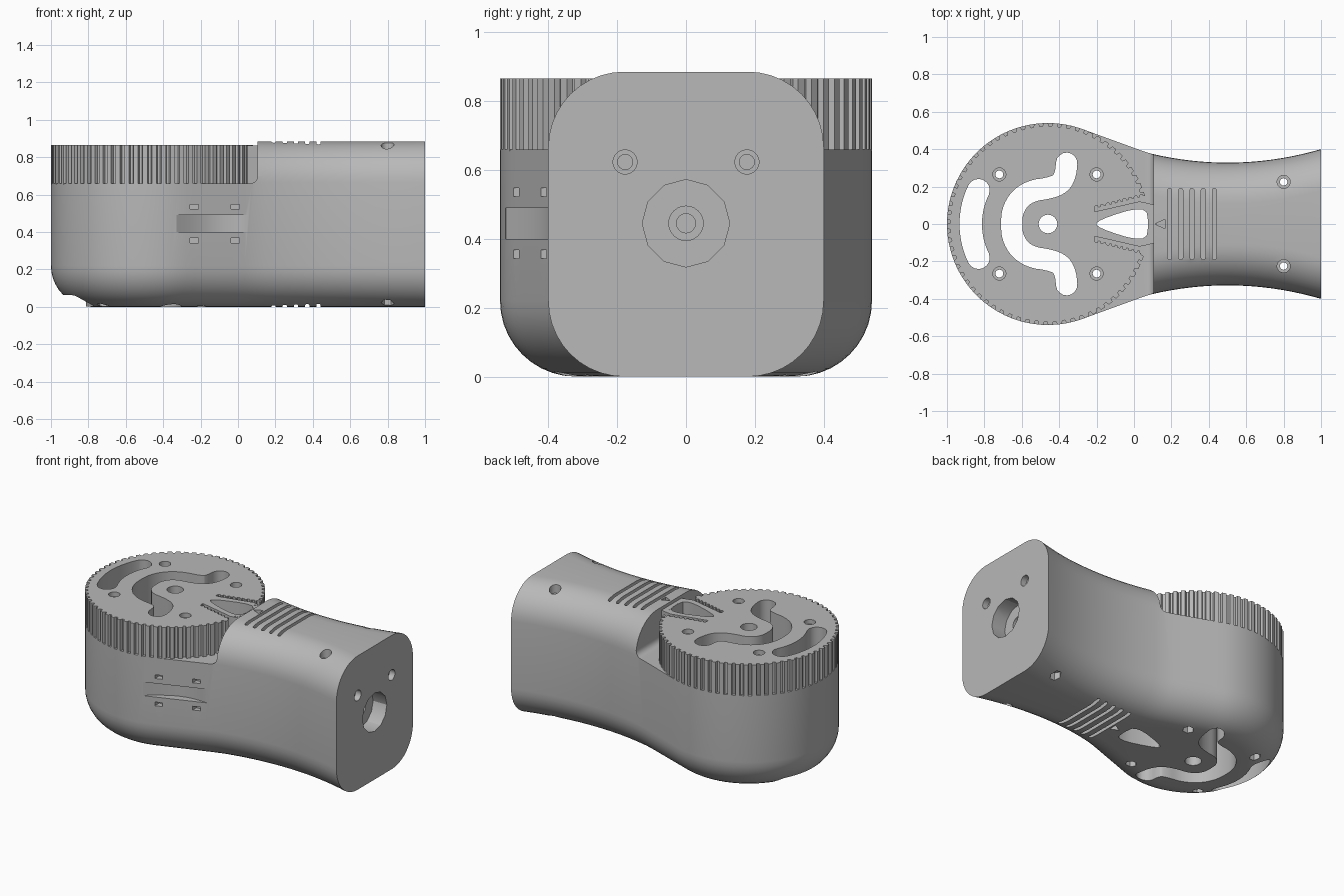
import bpy, bmesh
from math import sin, cos, pi, radians
from mathutils import Vector

if "Cube" in bpy.data.objects:
    bpy.data.objects.remove(bpy.data.objects["Cube"])

grey = bpy.data.materials.new("plain grey")
grey.use_nodes = True
grey.diffuse_color = (0.48, 0.48, 0.48, 1)
grey.node_tree.nodes["Principled BSDF"].inputs["Base Color"].default_value = grey.diffuse_color

HEIGHT, FLOOR, DISC_TOP = 0.885, 0.66, 0.865
HUB, R, ROUND = -0.46, 0.54, 0.22
SIDES = (-1, 1)


def loft(name, rings):
    """Join equal rings of points and cap both ends."""
    bm = bmesh.new()
    rows = [[bm.verts.new(p) for p in ring] for ring in rings]
    n = len(rows[0])
    for a, b in zip(rows, rows[1:]):
        for i in range(n):
            j = (i + 1) % n
            bm.faces.new((a[i], a[j], b[j], b[i]))
    bm.faces.new(rows[0][::-1])
    bm.faces.new(rows[-1])
    bmesh.ops.recalc_face_normals(bm, faces=bm.faces)
    mesh = bpy.data.meshes.new(name)
    bm.to_mesh(mesh)
    bm.free()
    mesh.materials.append(grey)
    ob = bpy.data.objects.new(name, mesh)
    bpy.context.collection.objects.link(ob)
    return ob


def prism(name, pts, a, b, axis="z"):
    place = {"z": lambda u, v, w: (u, v, w),
             "y": lambda u, v, w: (u, w, v),
             "x": lambda u, v, w: (w, u, v)}[axis]
    return loft(name, [[place(u, v, w) for u, v in pts] for w in (a, b)])


def circle(u, v, r, n=24):
    return [(u + r * cos(2 * pi * i / n), v + r * sin(2 * pi * i / n)) for i in range(n)]


def rect(u, v, w, h):
    return [(u - w / 2, v - h / 2), (u + w / 2, v - h / 2), (u + w / 2, v + h / 2), (u - w / 2, v + h / 2)]


def soften(pts, closed, rounds=2):
    """Corner cutting; open paths keep their ends."""
    pts = [Vector(p) for p in pts]
    for _ in range(rounds):
        out = [] if closed else [pts[0]]
        for p, q in zip(pts, pts[1:] + (pts[:1] if closed else [])):
            out += [p.lerp(q, 0.25), p.lerp(q, 0.75)]
        pts = out if closed else out + [pts[-1]]
    return pts


def stroke(path, half):
    """Outline of a constant-width slot with round ends."""
    path = [Vector(p) for p in path]
    left, right = [], []
    for i, p in enumerate(path):
        t = (path[min(i + 1, len(path) - 1)] - path[max(i - 1, 0)]).normalized()
        n = Vector((-t.y, t.x)) * half
        left.append(p + n)
        right.append(p - n)

    def cap(end, start):
        s = start - end
        t = Vector((s.y, -s.x))
        return [end + s * cos(k * pi / 8) + t * sin(k * pi / 8) for k in range(1, 8)]
    return left + cap(path[-1], left[-1]) + right[::-1] + cap(path[0], right[0])


def carve(ob, cutters):
    for c in cutters:
        m = ob.modifiers.new("cut", "BOOLEAN")
        m.object, m.operation, m.solver = c, "DIFFERENCE", "EXACT"
    graph = bpy.context.evaluated_depsgraph_get()
    graph.update()
    mesh = bpy.data.meshes.new_from_object(ob.evaluated_get(graph))
    ob.modifiers.clear()
    ob.data = mesh


# Body: plan outline of round head and waisted handle, rounded above and below
half = [(Vector((HUB + R * cos(radians(a)), R * sin(radians(a)))),
         Vector((cos(radians(a)), sin(radians(a))))) for a in range(180, 69, -5)]
for i in range(24):
    x = -0.23 + 1.23 * i / 23
    w = 0.407 - 0.364 * x if x < 0.05 else 0.328 + 0.288 * (x - 0.5) ** 2
    k = max(0, 1 - (x + 0.275) / 0.4)
    half.append((Vector((x, w)), Vector((0.34 * k, 1 - 0.06 * k))))


def body_ring(inset, z):
    top = [p - n * inset for p, n in half]
    return [(p.x, p.y, z) for p in top] + [(p.x, -p.y, z) for p in top[:0:-1]]


curve = [(ROUND * (1 - sin(i * pi / 20)), ROUND * (1 - cos(i * pi / 20))) for i in range(11)]
body = loft("body", [body_ring(s, z) for s, z in curve]
            + [body_ring(s, HEIGHT - z) for s, z in curve[::-1]])

# Disc with toothed rim
TEETH = 68
rim = []
for i in range(TEETH):
    for f, r in ((0, R), (0.5, R), (0.6, R - 0.018), (0.9, R - 0.018)):
        a = 2 * pi * (i + f) / TEETH
        rim.append((HUB + r * cos(a), r * sin(a)))
disc = prism("toothed_disc", rim, FLOOR - 0.005, DISC_TOP)

# Slots and holes passing through both disc and body
arc = [(HUB - 0.413 * cos(radians(a)), 0.413 * sin(radians(a))) for a in range(-26, 27, 4)]
bend = [(-0.655, 0), (-0.65, 0.07), (-0.61, 0.14), (-0.54, 0.18), (-0.46, 0.19),
        (-0.39, 0.215), (-0.365, 0.27), (-0.36, 0.325)]
wave = [(x, -y) for x, y in bend[:0:-1]] + bend
window = [(-0.2, -0.02), (0.06, -0.1), (0.08, 0), (0.06, 0.1), (-0.2, 0.02)]
shapes = [stroke(arc, 0.06), stroke(soften(wave, False), 0.057),
          soften(window, True), circle(HUB, 0, 0.05)]
screws = [(x, s * 0.265) for x in (-0.72, -0.2) for s in SIDES]
shapes += [circle(x, y, 0.021, 16) for x, y in screws]
through = [prism("cutter", s, -0.1, 1) for s in shapes]

# Body cutters: disc seat with a filleted corner
seat = [(-1.2, 1), (-1.2, FLOOR)]
seat += [(0.065 + 0.04 * sin(a * pi / 12), FLOOR + 0.04 * (1 - cos(a * pi / 12))) for a in range(7)]
seat += [(0.105, 1)]
body_cut = [prism("cutter", seat, -0.8, 0.8, "y")] + through

# Grip slits and arrow marks above and below
for lo, hi in ((HEIGHT - 0.03, 1), (-0.1, 0.03)):
    for i in range(5):
        x = 0.19 + 0.06 * i
        body_cut.append(prism("cutter", stroke([(x, -0.18), (x, 0), (x, 0.18)], 0.011), lo, hi))
    body_cut.append(prism("cutter", [(0.112, 0), (0.167, -0.026), (0.167, 0.026)], lo, hi))

# Handle screw holes and nut recesses
for s in SIDES:
    y = s * 0.225
    body_cut += [prism("cutter", circle(0.8, y, 0.02, 16), -0.1, 1),
                 prism("cutter", circle(0.8, y, 0.035), 0.82, 1)]
    body_cut += [prism("cutter", circle(s * 0.177, 0.623, 0.035), 0.96, 1.1, "x"),
                 prism("cutter", circle(s * 0.177, 0.623, 0.022, 16), 0.8, 1.1, "x")]
body_cut += [prism("cutter", circle(x, y, 0.035, 6), -0.1, 0.06)
             for x, y in screws + [(0.8, -0.225), (0.8, 0.225)]]

# Mounting recess in the end face
body_cut += [prism("cutter", circle(0, 0.445, 0.127, 12), 0.9, 1.1, "x"),
             prism("cutter", circle(0, 0.445, 0.05), 0.82, 1.1, "x"),
             prism("cutter", circle(0, 0.445, 0.028, 16), 0.7, 1.1, "x")]

# Curved strap pocket and four small sockets on the front flank
pocket = [(-0.33 + 0.038 * i, -0.522 + 0.0132 * i + 0.05 * sin(i * pi / 10)) for i in range(11)]
body_cut.append(prism("cutter", pocket + [(0.05, -0.7), (-0.33, -0.7)], 0.4, 0.49))
for x, y in ((-0.235, -0.455), (-0.015, -0.38)):
    for z in (0.355, 0.535):
        body_cut.append(prism("cutter", rect(x, z, 0.045, 0.025), -0.7, y, "y"))
carve(body, body_cut)

# Disc cutters: screw counterbores and two serrated grooves beside the pointer
disc_cut = through + [prism("cutter", circle(x, y, 0.035), DISC_TOP - 0.03, 1) for x, y in screws]
for s in SIDES:
    edge = [(-0.21, 0.066), (0.03, 0.121), (0.12, 0.1), (0.12, 0.17)]
    for i in range(8, -1, -1):
        x = -0.21 + 0.03 * i
        y = 0.083 + 0.0075 * i
        edge += [(x + 0.02, y + 0.005), (x + 0.014, y + 0.015), (x + 0.002, y + 0.012), (x, y)]
    disc_cut.append(prism("cutter", [(x, s * y) for x, y in edge], 0.5, 1))
carve(disc, disc_cut)

# Bridge joining the pointer to the handle
bridge = prism("pointer_bridge", [(0.05, -0.117), (0.12, -0.1), (0.12, 0.1), (0.05, 0.117)],
               FLOOR - 0.004, DISC_TOP - 0.001)
carve(bridge, [through[2]])

# Remove the cutters and smooth the rounded surfaces
for ob in [o for o in bpy.data.objects if o.name.startswith("cutter")]:
    bpy.data.objects.remove(ob)
bpy.ops.object.select_all(action="DESELECT")
for ob in (body, disc, bridge):
    ob.select_set(True)
bpy.context.view_layer.objects.active = body
bpy.ops.object.shade_smooth_by_angle(angle=radians(30))
